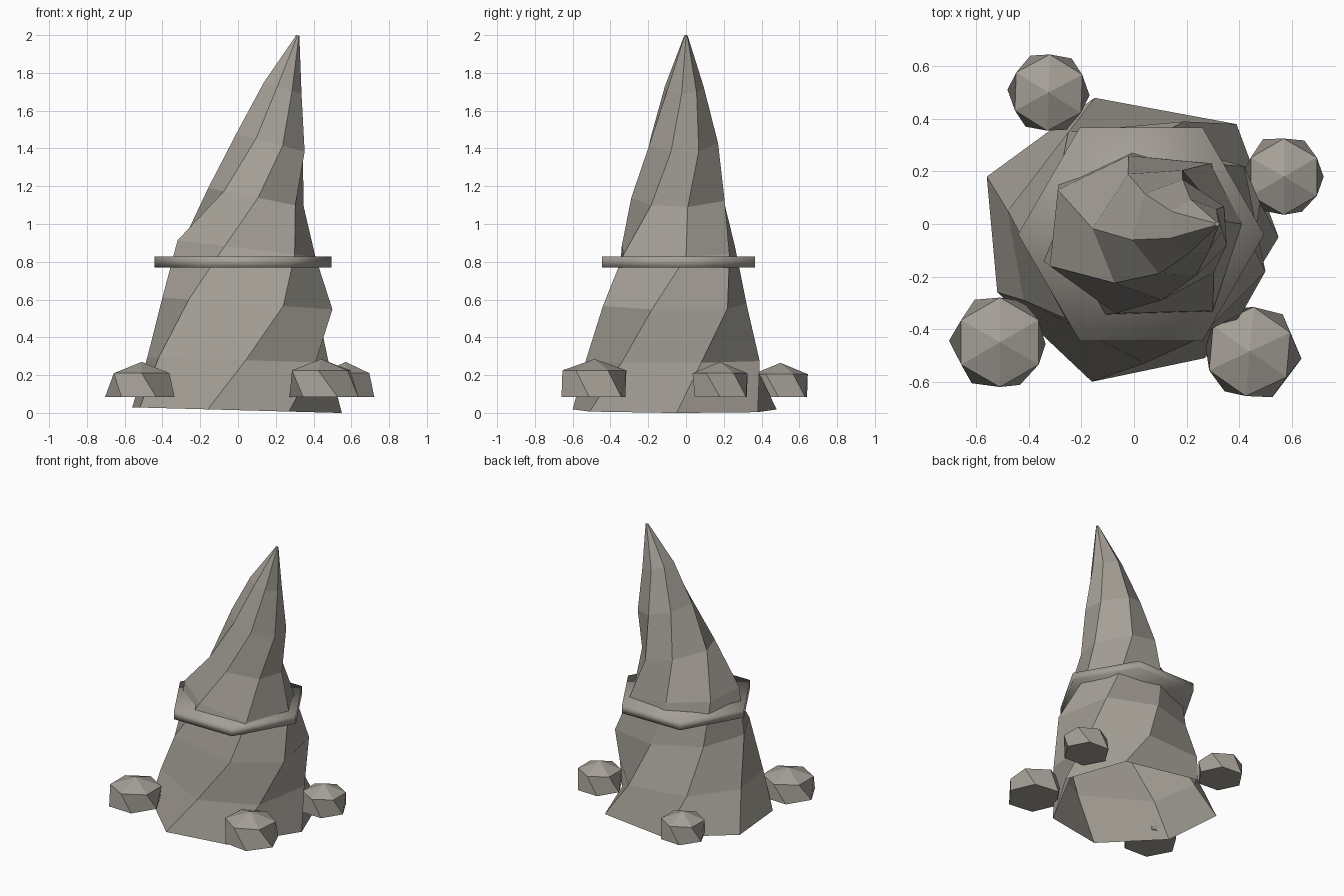
import bpy, bmesh
from math import radians, cos, sin

cube = bpy.data.objects.get("Cube")
if cube:
    bpy.data.objects.remove(cube, do_unlink=True)

STONE = (0.375, 0.35, 0.31)
stone = bpy.data.materials.new("warm grey stone")
stone.use_nodes = True
stone.diffuse_color = (*STONE, 1)
stone.node_tree.nodes["Principled BSDF"].inputs["Base Color"].default_value = (*STONE, 1)


def add_object(name, bm):
    mesh = bpy.data.meshes.new(name)
    bm.to_mesh(mesh)
    bm.free()
    mesh.materials.append(stone)
    obj = bpy.data.objects.new(name, mesh)
    bpy.context.collection.objects.link(obj)
    return obj


def polygon(x, y, radius, angles):
    """Corner points of a polygon around x, y."""
    return [(x + radius * cos(radians(a)), y + radius * sin(radians(a))) for a in angles]


def ring(bm, points, z, tilt=0.0):
    """Ring of vertices at height z, sloping down toward +x by tilt."""
    middle = sum(p[0] for p in points) / len(points)
    return [bm.verts.new((x, y, z - tilt * (x - middle))) for x, y in points]


def bridge(bm, low, high):
    n = len(low)
    for i in range(n):
        j = (i + 1) % n
        bm.faces.new((low[i], low[j], high[j], high[i]))


# Twisted, leaning spike with an open bottom: irregular foot outlines
corner_angles = (0, 48, 106, 158, 202, 254, 300)
foot = [(.55, -.05), (.39, .38), (-.15, .48), (-.56, .18), (-.52, -.26), (-.16, -.6), (.27, -.51)]
lower = [(.48, .08), (.19, .39), (-.25, .35), (-.48, .05), (-.42, -.29), (.04, -.53), (.41, -.34)]
middle = [(.42, .22), (.06, .32), (-.28, .2), (-.4, -.1), (-.26, -.36), (.24, -.44), (.5, -.18)]
upper = [(.29, .23), (-.02, .26), (-.29, .13), (-.32, -.16), (-.07, -.34), (.3, -.33), (.41, 0)]
levels = [(foot, 0.015, 0.027), (lower, 0.28, 0.03), (middle, 0.58, 0.07), (upper, 0.87, 0.12)]

# Regular tapering part: center x, center y, height, radius, twist, tilt
for x, y, z, radius, twist, tilt in (
    (0.097, -0.035, 1.14, 0.255, 70, 0.20),
    (0.175, -0.018, 1.43, 0.188, 87, 0.27),
    (0.232, -0.01, 1.72, 0.105, 99, 0.30),
    (0.316, 0.00, 1.998, 0.009, 110, 0.20),
):
    levels.append((polygon(x, y, radius, [a + twist for a in corner_angles]), z, tilt))

bm = bmesh.new()
rings = [ring(bm, *level) for level in levels]
for low, high in zip(rings, rings[1:]):
    bridge(bm, low, high)
bm.faces.new(rings[-1])
add_object("twisted_spike", bm)

# Six-sided collar, softly shaded
hexagon = range(0, 360, 60)
bm = bmesh.new()
outline = polygon(0.027, -0.039, 0.468, hexagon)
low, high = ring(bm, outline, 0.77), ring(bm, outline, 0.827)
bridge(bm, low, high)
bm.faces.new(high)
bm.faces.new(low[::-1])
for face in bm.faces:
    face.smooth = True
add_object("collar", bm)


# Small faceted rocks around the foot
def rock(name, x, y, radius, top, turn, shift):
    bm = bmesh.new()
    low = ring(bm, polygon(x + shift[0], y + shift[1], radius * 1.08,
                           [a + turn + 28 for a in hexagon]), 0.085)
    high = ring(bm, polygon(x, y, radius, [a + turn for a in hexagon]), top - 0.06)
    bridge(bm, low, high)
    peak = bm.verts.new((x, y, top))
    for i in range(6):
        bm.faces.new((high[i], high[(i + 1) % 6], peak))
    bm.faces.new(low[::-1])
    add_object(name, bm)


rock("front_right_rock", -0.51, -0.45, 0.17, 0.27, 30, (-0.01, 0.0))
rock("front_left_rock", 0.44, -0.485, 0.17, 0.285, 25, (0.015, -0.005))
rock("back_left_rock", 0.57, 0.18, 0.145, 0.27, 30, (-0.005, 0.005))
rock("back_right_rock", -0.325, 0.5, 0.145, 0.265, 28, (0.0, 0.0))
